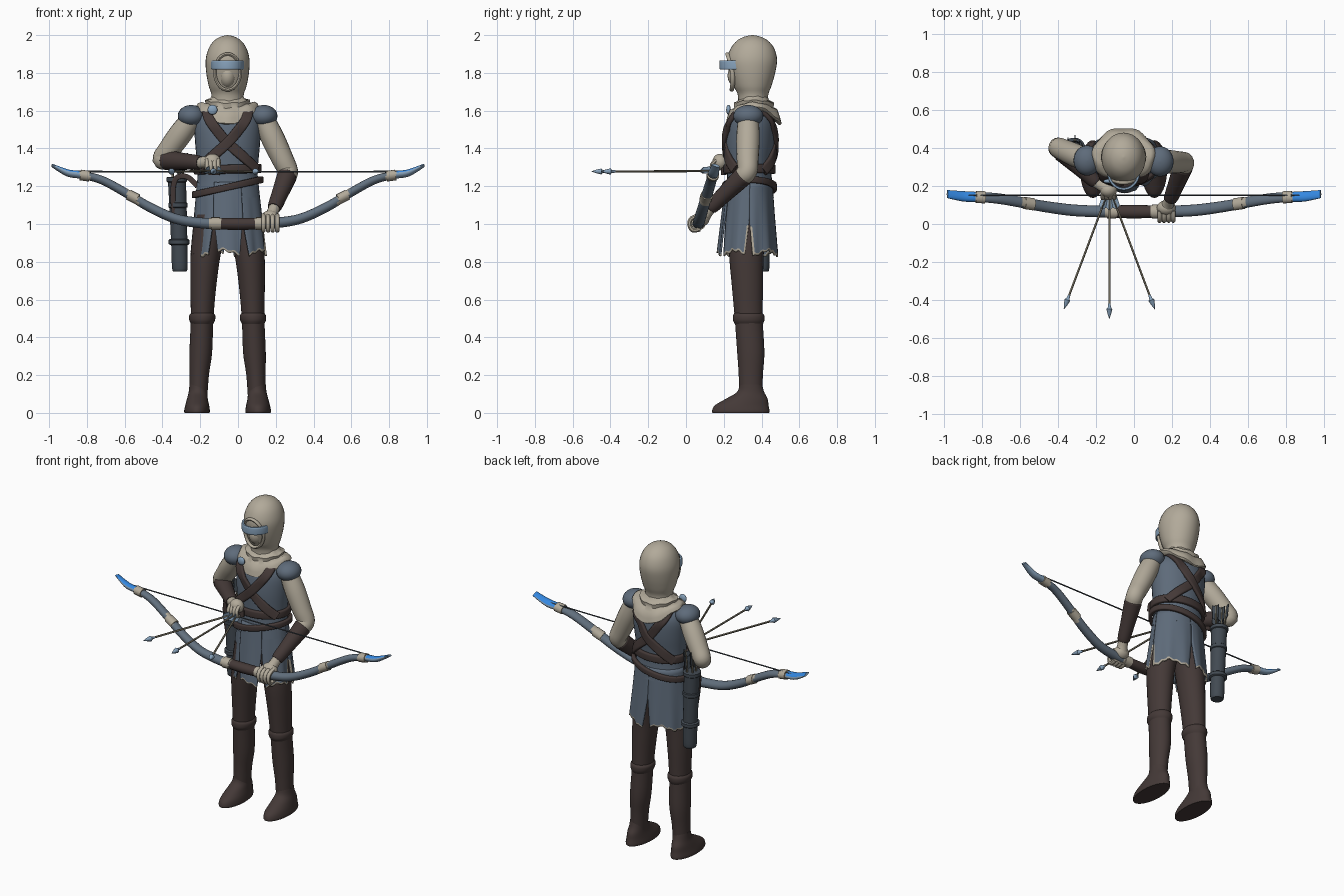
import bpy, bmesh, math, random
from mathutils import Vector as V

if "Cube" in bpy.data.objects:
    bpy.data.objects.remove(bpy.data.objects["Cube"])
random.seed(4)
CX = -0.055                      # body centre line

def mat(name, rgb):
    m = bpy.data.materials.new(name)
    m.diffuse_color = [((c / 255 + .055) / 1.055) ** 2.4 for c in rgb] + [1]
    m.use_nodes = True
    m.node_tree.nodes["Principled BSDF"].inputs["Base Color"].default_value = m.diffuse_color
    return m
TAN = mat("linen tan", (178, 170, 154))
BLUE = mat("slate blue cloth", (94, 107, 122))
BROWN = mat("dark brown leather", (68, 57, 55))
STEEL = mat("pale blue steel", (136, 163, 188))
BRIGHT = mat("bright blue", (52, 136, 225))
DARK = mat("dark slate", (66, 74, 82))
WOOD = mat("grey wood", (120, 114, 98))
BOW = mat("bow slate", (98, 112, 126))

def finish(name, verts, faces, mats, pick=None, angle=45):
    """Make an object; pick(face) returns the material slot."""
    mats = mats if isinstance(mats, list) else [mats]
    me = bpy.data.meshes.new(name)
    me.from_pydata([tuple(v) for v in verts], [], faces)
    bm = bmesh.new(); bm.from_mesh(me)
    bmesh.ops.recalc_face_normals(bm, faces=bm.faces)
    for f in bm.faces:
        f.smooth = True
        if pick: f.material_index = pick(f.calc_center_median(), f.normal)
    bm.to_mesh(me); bm.free()
    for m in mats: me.materials.append(m)
    me.set_sharp_from_angle(angle=math.radians(angle))
    ob = bpy.data.objects.new(name, me)
    bpy.context.collection.objects.link(ob)
    return ob

def skin(rings, closed=False):
    """Join rings of equal length into a tube."""
    n, k = len(rings[0]), len(rings)
    verts = [v for r in rings for v in r]
    faces = [(i*n+j, i*n+(j+1) % n, (i+1) % k*n+(j+1) % n, (i+1) % k*n+j)
             for i in range(k if closed else k-1) for j in range(n)]
    if not closed: faces += [tuple(range(n)), tuple(range((k-1)*n, k*n))]
    return verts, faces

def smooth_path(pts, sub, closed=False):
    n, out = len(pts), []
    at = lambda i: V(pts[i % n] if closed else pts[max(0, min(n-1, i))])
    for i in range(n if closed else n-1):
        a, b, c, d = (at(i+k) for k in (-1, 0, 1, 2))
        for s in range(sub):
            t = s / sub
            out.append(.5*(2*b + (c-a)*t + (2*a-5*b+4*c-d)*t*t + (3*b-a-3*c+d)*t**3))
    return out if closed else out + [V(pts[-1])]

def loft(name, rows, mats, n=32, sub=4, pick=None):
    """Stack of horizontal ellipses: rows of (z, cx, cy, rx, ry)."""
    rings = [[V((r[1]+r[3]*math.cos(a*math.tau/n), r[2]+r[4]*math.sin(a*math.tau/n), r[0]))
              for a in range(n)] for r in smooth_path(rows, sub)]
    return finish(name, *skin(rings), mats, pick)

def sweep(name, pts, mats, out=(0, 0, 1), ra=.01, rb=None, n=12, sub=6, closed=False, flat=False, pick=None):
    """Sweep a section along a path; points may carry their own radii."""
    rb = rb or ra
    path = smooth_path([tuple(p) if len(p) == 5 else (*p, ra, rb) for p in pts], sub, closed)
    k, rings = len(path), []
    for i, p in enumerate(path):
        q = V(p[:3])
        nx, pv = (path[(i+1) % k], path[i-1]) if closed else (path[min(i+1, k-1)], path[max(i-1, 0)])
        t = (V(nx[:3]) - V(pv[:3])).normalized()
        o = V(out(q) if callable(out) else out)
        side = t.cross(o).normalized(); o = side.cross(t)
        e = .4 if flat else 1
        sq = lambda v: math.copysign(abs(v)**e, v)
        rings.append([q + side*p[3]*sq(math.cos((j+.5)*math.tau/n)) + o*p[4]*sq(math.sin((j+.5)*math.tau/n)) for j in range(n)])
    return finish(name, *skin(rings, closed), mats, pick)

def ball(name, c, r, m):
    return loft(name, [(c[2]-r[2]*math.cos(a), c[0], c[1], r[0]*math.sin(a)+1e-4, r[1]*math.sin(a)+1e-4)
                       for a in [i*math.pi/12 for i in range(13)]], m, 24, 1)

away = lambda q: (q.x - CX, q.y - .34, 0)

# legs, knee cuffs and feet
for s, side in ((-1, "right"), (1, "left")):
    L = lambda rows: [(z, CX+s*d, y, rx, ry) for z, d, y, rx, ry in rows]
    loft(side+"_leg", L([(1.05, .085, .33, .09, .1), (.85, .115, .32, .08, .092), (.68, .128, .325, .069, .083),
         (.5, .135, .332, .06, .074), (.32, .142, .343, .06, .072), (.2, .15, .343, .051, .064), (.06, .156, .343, .047, .06)]), BROWN)
    loft(side+"_boot_cuff", L([(.47, .135, .333, .058, .074), (.49, .135, .332, .068, .083), (.515, .134, .332, .069, .083), (.53, .134, .33, .058, .074)]), BROWN)
    loft(side+"_foot", L([(0, .162, .29, .066, .15), (.012, .162, .29, .068, .152), (.04, .161, .295, .063, .142),
         (.075, .16, .322, .055, .11), (.11, .157, .342, .049, .072), (.15, .155, .343, .047, .06)]), BROWN)

# torso
loft("tunic_torso", [(1.14, CX, .335, .172, .13), (1.24, CX, .335, .16, .118), (1.32, CX, .335, .162, .12), (1.43, CX, .34, .172, .13),
     (1.53, CX, .345, .175, .125), (1.59, CX, .345, .15, .1), (1.64, CX, .35, .08, .07)], BLUE)

# skirt panels parted by slits
cuts = [0, 90, 180, 245, 295, 360]
for k in range(5):
    a0, a1, cols, rows = math.radians(cuts[k]), math.radians(cuts[k+1]), 18, 14
    verts, faces = [], []
    for i in range(rows+1):
        t = min(1, i / (rows-1) * .97) if i < rows else 1
        gap = math.radians(8) * max(0, (t-.5)/.5)
        for j in range(cols+1):
            a = a0+gap + (a1-a0-2*gap)*j/cols
            f = 1 + .025*t*math.sin(11*a)
            z = 1.22 - t*(.375 + .014*math.sin(5*a+1) + .006*math.sin(23*a))
            verts.append((CX+.006*t+(.163+.036*t)*f*math.cos(a), .338-.006*t+(.12+.036*t)*f*math.sin(a), z))
    w = cols+1
    faces = [(i*w+j, i*w+j+1, i*w+w+j+1, i*w+w+j) for i in range(rows) for j in range(cols)]
    ob = finish("skirt_panel", verts, faces, [BLUE, TAN])
    for i in range(rows):
        for j in range(cols):
            edge = (j == 0 and cuts[k] in (0, 180)) or (j == cols-1 and cuts[k+1] in (180, 360))
            ob.data.polygons[i*cols+j].material_index = int(i == rows-1 or (edge and i > rows*.5))
    ob.modifiers.new("thickness", "SOLIDIFY").thickness = .01

# belts and crossed chest straps
def belt(name, z, tilt, rx, ry, h):
    ring = [(CX+rx*math.cos(i*math.tau/24), .336+ry*math.sin(i*math.tau/24), z+tilt*math.cos(i*math.tau/24)) for i in range(24)]
    sweep(name, ring, BROWN, away, h, .012, 12, 2, True, True)
belt("waist_belt", 1.29, .004, .168, .127, .024)
belt("hip_belt", 1.195, .04, .178, .134, .018)
for s, side in ((-1, "right"), (1, "left")):
    pts = [(.155, .26, 1.29), (.09, .222, 1.35), (0, .207-.006*s, 1.43), (-.06, .216, 1.5), (-.1, .24, 1.56), (-.11, .3, 1.615), (-.11, .38, 1.615),
           (-.1, .445, 1.56), (-.06, .465, 1.5), (0, .474+.006*s, 1.42), (.09, .455, 1.34), (.145, .41, 1.28)]
    sweep(side+"_chest_strap", [(CX-s*x, y, z) for x, y, z in pts], BROWN,
          lambda q: (q.x-CX, q.y-.34, max(0, q.z-1.5)*4), .027, .011, 12, 4, False, True)
loft("belt_pouch", [(1.26, CX-.07, .2, .03, .014), (1.3, CX-.07, .2, .03, .014)], BROWN, 16, 1)

# draped cowl
rings = []
for r, zb, drop in ((.078, 1.69, 0), (.09, 1.665, .01), (.12, 1.655, .015), (.116, 1.64, .025), (.142, 1.645, .045),
                    (.157, 1.64, .08), (.165, 1.625, .095), (.155, 1.61, .085), (.1, 1.6, .04)):
    ring = []
    for i in range(48):
        a = i*math.tau/48
        c, s = math.cos(a), math.sin(a)
        w = 1 + .03*math.sin(7*a)*(r > .13)
        ring.append((CX+r*w*c, .355+r*w*s*(.93 if s > 0 else .85), zb-drop*s*s+.003*math.sin(9*a+r*60)))
    rings.append(ring)
finish("cowl", *skin(rings), TAN, angle=60)
ball("brooch", (-.135, .225, 1.605), (.026, .012, .026), STEEL)

# hooded head, face rim and visor
loft("hooded_head", [(1.6, CX, .355, .09, .08), (1.68, CX, .355, .085, .08), (1.73, CX, .352, .1, .1), (1.8, CX, .35, .113, .122), (1.87, CX, .35, .116, .132),
     (1.93, CX, .352, .1, .115), (1.97, CX, .352, .072, .083), (1.992, CX, .352, .036, .042), (2, CX, .352, .002, .002)], TAN)
rim = []
for i in range(20):
    dx, z = .068*math.cos(i*math.tau/20), 1.805+.095*math.sin(i*math.tau/20)
    rim.append((CX+dx, .35-.132*math.sqrt(1-(dx/.12)**2-((z-1.86)/.26)**2), z))
sweep("hood_rim", rim, TAN, (0, -1, 0), .009, .012, 10, 2, True)
ball("face_mask", (CX, .29, 1.785), (.05, .07, .07), TAN)
arc = [math.radians(175+i*19) for i in range(11)]
sweep("visor", [(CX+.08*math.cos(a), .275+.09*math.sin(a), 1.842) for a in arc], STEEL, lambda q: (q.x-CX, q.y-.275, 0), .025, .008, 12, 3, False, True)

# arms: sleeve, bracer, wrist, shoulder cap
def arm(side, sh, el, wr, hand):
    sh, el, wr, hand = V(sh), V(el), V(wr), V(hand)
    up = (.3, .9, .35)
    m = lambda a, b, t, r: (*a.lerp(b, t), r, r)
    sweep(side+"_sleeve", [m(sh, el, 0, .055), m(sh, el, .35, .062), m(sh, el, .75, .058), m(sh, el, .97, .053), m(el, wr, .12, .05), m(el, wr, .4, .036)], TAN, (.1, .6, -.75) if side == "right" else up, n=20)
    sweep(side+"_bracer", [m(el, wr, .1, .03), m(el, wr, .12, .051), m(el, wr, .2, .052), m(el, wr, .6, .044), m(el, wr, .97, .037), m(el, wr, 1, .025)], BROWN, (0, .2, 1) if side == "right" else (1, .2, 0), n=20)
    sweep(side+"_wrist", [m(wr, hand, -.2, .03), m(wr, hand, .5, .031), m(wr, hand, 1, .036)], TAN, (0, .2, 1) if side == "right" else (1, .2, 0))
    ball(side+"_shoulder_cap", (sh.x, sh.y, 1.572), (.072, .08, .058), BLUE)
arm("right", (-.247, .335, 1.555), (-.405, .405, 1.34), (-.2, .22, 1.325), (-.14, .185, 1.33))
arm("left", (.137, .33, 1.555), (.268, .325, 1.275), (.192, .13, 1.085), (.175, .095, 1.04))
ball("right_hand", (-.135, .18, 1.328), (.045, .04, .044), TAN)
ball("left_hand", (.17, .085, 1.03), (.05, .04, .042), TAN)
for i in range(4):
    x = -.165+i*.02
    sweep("right_finger", [(x, .16, 1.34), (x, .138, 1.315), (x+.002, .14, 1.285), (x+.002, .16, 1.275)], TAN, (1, 0, 0), .0115, n=8, sub=3)
    x = .135+i*.024
    sweep("left_finger", [(x, .07, 1.045), (x, .03, 1.03), (x, .018, 1.0), (x, .035, .967), (x, .075, .972)], TAN, (1, 0, 0), .0125, n=8, sub=3)

# bow, leaning back, with bands and blue tips
half = [(.1, 1.002, .03, .033), (.2, 1.006, .028, .031), (.33, 1.028, .026, .031), (.47, 1.09, .025, .03), (.6, 1.168, .023, .029),
        (.72, 1.232, .022, .028), (.82, 1.258, .02, .027), (.9, 1.27, .018, .028), (.985, 1.31, .007, .022)]
P = lambda s, r: (s*r[0], .065+(r[1]-1)*.3, r[1], r[2], r[3])
bow_path = [P(-1, r) for r in half[::-1]] + [P(1, (0, 1, .032, .036))] + [P(1, r) for r in half]
def bow_colour(c, n):
    x = abs(c.x)
    if x > .835: return 4 if n.z > .45 else 3
    if .785 < x or .53 < x < .585 or .085 < x < .15: return 1
    return 2 if x < .085 else 0
sweep("bow", bow_path, [BOW, TAN, BROWN, STEEL, BRIGHT], (0, -.957, .29), n=16, sub=9, pick=bow_colour)
for s in (-1, 1):
    for x, z, h in ((.555, 1.142, .5), (.81, 1.256, .15), (.118, 1.002, 0)):
        d = V((1, h*.3, h))*.024
        c = V((x, .065+(z-1)*.3, z))
        sweep("bow_band", [(s*q.x, q.y, q.z) for q in (c-d, c, c+d)], TAN, (0, -.957, .29), .028 if x > .2 else .034, .033 if x > .2 else .038, 14, 2)
sweep("bow_string", [(-.93, .152, 1.278), (0, .152, 1.276), (.93, .152, 1.278)], DARK, (0, 0, 1), .0045, n=6, sub=2)

# arrows: shaft, head, vanes
def arrow(a, b, head=True, fletch=.06):
    a, b = V(a), V(b); d = (b-a).normalized()
    up = V((0, 0, 1)) if abs(d.z) < .7 else V((0, 1, 0))
    sweep("arrow_shaft", [a, b-d*.03], WOOD, up, .006, n=8, sub=1)
    if head:
        sweep("arrow_head", [(*(b-d*t), r, r) for t, r in ((.08, .007), (.06, .009), (.052, .017), (.025, .01), (0, .001))], STEEL, up, n=8, sub=1)
    side = d.cross(up)
    for k in range(3):
        o = (up*math.cos(k*2.094) + side*math.sin(k*2.094)).normalized()
        q = [a+d*.005, a+d*(fletch+.02), a+d*fletch+o*.022, a+o*.025]
        e = d.cross(o)*.002
        finish("arrow_vane", [p-e for p in q]+[p+e for p in q], skin([[0]*4]*2)[1], STEEL if head else DARK)
for x, y in ((-.37, -.45), (-.13, -.5), (.11, -.45)):
    arrow((-.13+(x+.13)*.06, .15, 1.28), (x, y, 1.278))

# quiver on the right hip with spare arrows
loft("quiver", [(.75, -.308, .4, .03, .03), (.765, -.308, .4, .041, .041), (.9, -.311, .4, .043, .043), (1.1, -.318, .4, .046, .046), (1.25, -.324, .4, .048, .048)], DARK, 24)
for z, x, r in ((1.235, -.324, .054), (.905, -.312, .055), (1.1, -.318, .051)):
    loft("quiver_band", [(z-.015, x, .4, r-.006, r-.006), (z-.01, x, .4, r, r), (z+.01, x, .4, r, r), (z+.015, x, .4, r-.006, r-.006)], DARK, 24, 1)
sweep("quiver_hanger", [(-.33, .37, 1.0), (-.345, .36, 1.15), (-.33, .35, 1.24), (-.27, .34, 1.25), (-.215, .33, 1.2)], BROWN, (0, -1, 0), .014, .007, 12, 4, False, True)
for i in range(5):
    a = i*1.257
    arrow((-.322+.034*math.cos(a), .415+.03*math.sin(a), 1.4+random.uniform(-.05, .06)), (-.32+.025*math.cos(a), .4+.025*math.sin(a), 1.1), False, .08)
